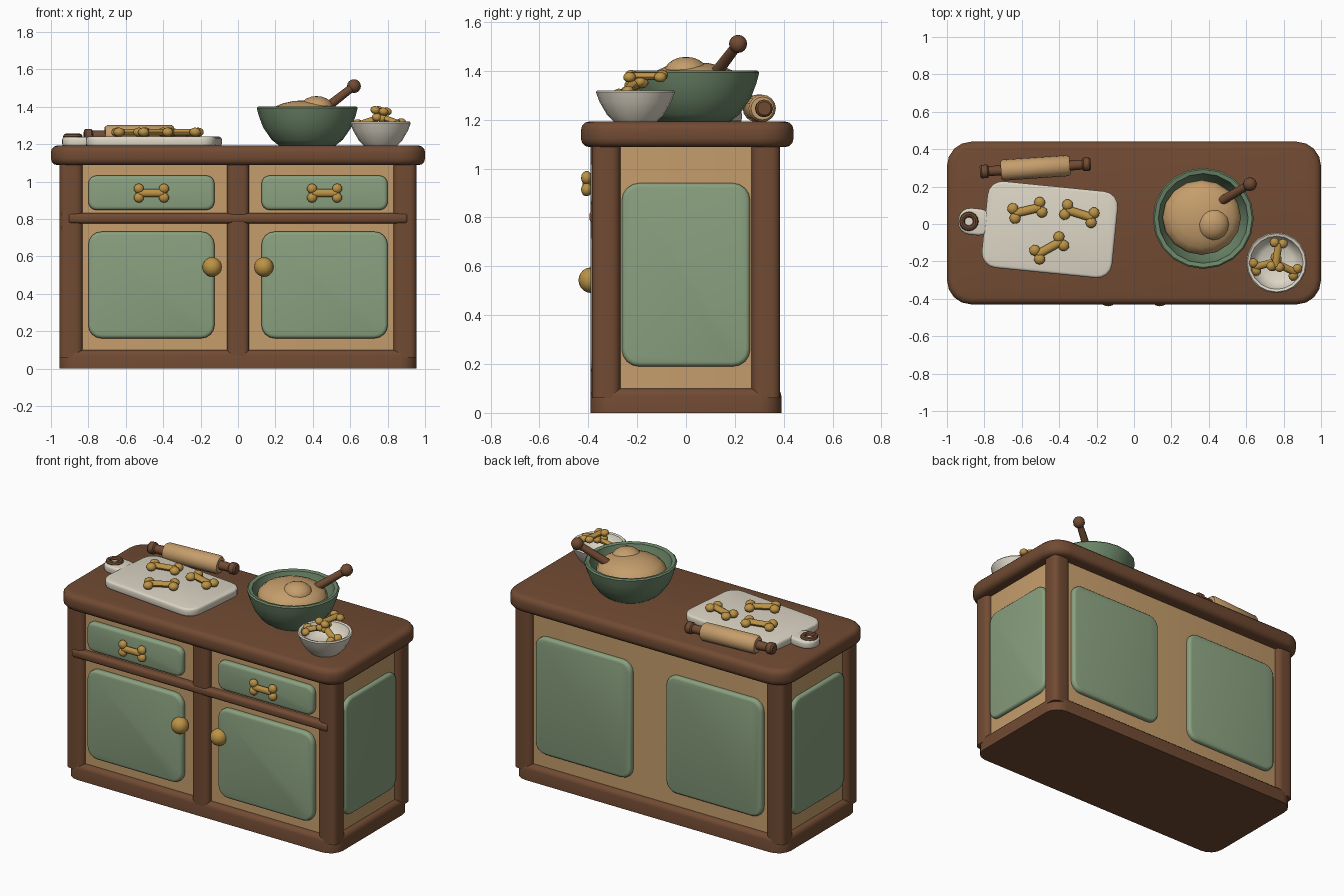
import bpy, bmesh, math
from mathutils import Matrix, Vector, Euler

if "Cube" in bpy.data.objects:
    bpy.data.objects.remove(bpy.data.objects["Cube"])


def material(name, rgb):
    m = bpy.data.materials.new(name)
    m.diffuse_color = (*rgb, 1)
    m.use_nodes = True
    m.node_tree.nodes["Principled BSDF"].inputs["Base Color"].default_value = m.diffuse_color
    return m


BROWN = material("dark_wood", (0.165, 0.07, 0.033))
TAN = material("light_wood", (0.56, 0.34, 0.15))
GREEN = material("sage_paint", (0.25, 0.35, 0.21))
BOWL = material("green_glaze", (0.15, 0.24, 0.14))
CREAM = material("cream", (0.72, 0.67, 0.56))
GOLD = material("golden_biscuit", (0.50, 0.29, 0.06))


def finish(name, bm, mat, loc=(0, 0, 0), rot=(0, 0, 0), angle=40):
    bmesh.ops.recalc_face_normals(bm, faces=bm.faces)
    me = bpy.data.meshes.new(name)
    bm.to_mesh(me)
    bm.free()
    me.materials.append(mat)
    me.shade_smooth()
    me.set_sharp_from_angle(angle=math.radians(angle))
    ob = bpy.data.objects.new(name, me)
    ob.location, ob.rotation_euler = loc, rot
    bpy.context.collection.objects.link(ob)
    return ob


def slab(name, loc, size, corner, edge, mat, rot=(0, 0, 0), both=True, seg=4):
    """Rounded rectangle in local XY, extruded in local Z, with softened rims."""
    w, h, d = (s / 2 for s in size)
    bm = bmesh.new()
    ring = []
    for k, (sx, sy) in enumerate([(1, 1), (-1, 1), (-1, -1), (1, -1)]):
        for i in range(seg + 1):
            a = math.pi / 2 * (k + i / seg)
            ring.append(bm.verts.new((sx * (w - corner) + corner * math.cos(a),
                                      sy * (h - corner) + corner * math.sin(a), -d)))
    face = bm.faces.new(ring)
    ext = bmesh.ops.extrude_face_region(bm, geom=[face], use_keep_orig=True)["geom"]
    bmesh.ops.translate(bm, vec=(0, 0, 2 * d), verts=[v for v in ext if isinstance(v, bmesh.types.BMVert)])
    bmesh.ops.recalc_face_normals(bm, faces=bm.faces)
    if edge:
        rims = [e for e in bm.edges if abs(e.verts[0].co.z - e.verts[1].co.z) < 1e-5
                and (both or e.verts[0].co.z > 0)]
        bmesh.ops.bevel(bm, geom=rims, offset=edge, segments=3, profile=0.5, affect='EDGES')
    return finish(name, bm, mat, loc, rot)


def lathe(name, profile, mat, loc, rot=(0, 0, 0), n=20, angle=40):
    """Spin (radius, height) points around local Z."""
    bm = bmesh.new()
    vs = [bm.verts.new((r, 0, z)) for r, z in profile]
    es = [bm.edges.new(p) for p in zip(vs, vs[1:])]
    bmesh.ops.spin(bm, geom=vs + es, cent=(0, 0, 0), axis=(0, 0, 1), angle=2 * math.pi, steps=n)
    bmesh.ops.remove_doubles(bm, verts=bm.verts, dist=1e-4)
    return finish(name, bm, mat, loc, rot, angle)


def ball(name, loc, radii, mat, u=16, v=10):
    bm = bmesh.new()
    bmesh.ops.create_uvsphere(bm, u_segments=u, v_segments=v, radius=1)
    bmesh.ops.scale(bm, vec=radii, verts=bm.verts)
    return finish(name, bm, mat, loc)


def bone(name, loc, rot, s=1.0, flat=0.8):
    """Shaft along local X with two lobes at each end."""
    bm = bmesh.new()
    bmesh.ops.create_cone(bm, cap_ends=True, segments=10, radius1=0.021 * s, radius2=0.021 * s,
                          depth=0.13 * s, matrix=Matrix.Rotation(math.pi / 2, 4, 'Y'))
    for sx in (-1, 1):
        for sy in (-1, 1):
            bmesh.ops.create_uvsphere(bm, u_segments=10, v_segments=7, radius=0.028 * s,
                                      matrix=Matrix.Translation((sx * 0.067 * s, sy * 0.024 * s, 0)))
    bmesh.ops.scale(bm, vec=(1, 1, flat), verts=bm.verts)
    return finish(name, bm, GOLD, loc, rot)


FRONT = (math.pi / 2, 0, 0)
SIDE = (math.pi / 2, 0, math.pi / 2)

# Cabinet carcass
slab("base_plinth", (0, 0, 0.05), (1.91, 0.78, 0.10), 0.09, 0.03, BROWN, both=False)
slab("cabinet_body", (0, 0, 0.59), (1.84, 0.71, 1.04), 0.02, 0, TAN)
slab("countertop", (0, 0.005, 1.14), (2.0, 0.87, 0.105), 0.13, 0.035, BROWN)
for sx in (-1, 1):
    for sy in (-1, 1):
        slab("corner_post", (sx * 0.892, sy * 0.327, 0.58), (0.125, 0.117, 1.04), 0.035, 0, BROWN)
slab("centre_post", (0, -0.35, 0.58), (0.12, 0.08, 1.04), 0.03, 0, BROWN)
slab("front_rail", (0, -0.36, 0.803), (0.055, 0.07, 1.81), 0.02, 0.012, BROWN, (0, math.pi / 2, 0))

# Doors, drawers, handles and panels, mirrored left and right
for sx in (-1, 1):
    slab("door", (sx * 0.463, -0.365, 0.447), (0.675, 0.57, 0.05), 0.07, 0.018, GREEN, FRONT)
    slab("drawer", (sx * 0.463, -0.365, 0.94), (0.675, 0.185, 0.05), 0.045, 0.018, GREEN, FRONT)
    slab("back_panel", (sx * 0.463, 0.36, 0.565), (0.68, 0.75, 0.05), 0.07, 0.018, GREEN, FRONT)
    slab("side_panel", (sx * 0.92, 0, 0.565), (0.525, 0.75, 0.05), 0.07, 0.018, GREEN, SIDE)
    ball("door_knob", (sx * 0.138, -0.39, 0.543), (0.052, 0.05, 0.052), GOLD)
    bone("drawer_handle", (sx * 0.463, -0.407, 0.938), FRONT)

# Cutting board with a ringed grip
tilt = math.radians(-5.7)
slab("cutting_board", (-0.45, -0.03, 1.214), (0.70, 0.465, 0.052), 0.08, 0.014, CREAM, (0, 0, tilt))
slab("board_grip", (-0.85, 0.012, 1.213), (0.18, 0.142, 0.05), 0.065, 0.014, CREAM, (0, 0, tilt))
lathe("grip_ring", [(0.037 + 0.015 * math.cos(a), 0.015 * math.sin(a))
                    for a in [i * math.pi / 4 for i in range(9)]], BROWN, (-0.883, 0.014, 1.241), n=16)
for x, y, deg in ((-0.57, 0.073, 13), (-0.292, 0.055, -17), (-0.453, -0.128, 29)):
    bone("board_biscuit", (x, y, 1.264), (0, 0, math.radians(deg)), 1.1)

# Rolling pin
pin_rot = (0, math.pi / 2, math.radians(4))
lathe("rolling_pin_barrel", [(0, -0.185), (0.047, -0.185), (0.056, -0.172), (0.056, 0.172),
                             (0.047, 0.185), (0, 0.185)], TAN, (-0.527, 0.3, 1.246), pin_rot, 16)
half = [(0.028, 0.18), (0.026, 0.25), (0.036, 0.258), (0.036, 0.288), (0.028, 0.297), (0, 0.297)]
lathe("rolling_pin_handles", [(r, -z) for r, z in reversed(half)] + half, BROWN,
      (-0.527, 0.3, 1.246), pin_rot, 12)

# Mixing bowl, dough and spoon
lathe("mixing_bowl", [(0, 0), (0.145, 0), (0.19, 0.035), (0.235, 0.10), (0.258, 0.16), (0.27, 0.205),
                      (0.262, 0.213), (0.24, 0.208), (0.225, 0.15), (0.18, 0.06), (0, 0.03)],
      BOWL, (0.37, 0.03, 1.188))
ball("dough", (0.362, 0.035, 1.345), (0.21, 0.20, 0.09), TAN)
ball("dough_lump", (0.42, 0.0, 1.392), (0.09, 0.09, 0.065), TAN)
start, end = Vector((0.42, 0.095, 1.355)), Vector((0.62, 0.213, 1.51))
length = (end - start).length
lathe("spoon_handle", [(0, 0), (0.026, 0), (0.021, length), (0, length)], BROWN, start,
      (end - start).to_track_quat('Z', 'Y').to_euler(), 10)
ball("spoon_tip", end, (0.037, 0.037, 0.037), BROWN, 12, 8)

# Biscuit bowl with a small heap
lathe("biscuit_bowl", [(0, 0), (0.085, 0), (0.115, 0.03), (0.147, 0.085), (0.162, 0.125), (0.156, 0.132),
                       (0.142, 0.128), (0.125, 0.085), (0.09, 0.06), (0, 0.06)],
      CREAM, (0.762, -0.207, 1.188))
for x, y, z, rx, ry, deg in ((0.765, -0.165, 1.378, 10, 0, 82), (0.705, -0.215, 1.325, 15, -18, 15),
                             (0.808, -0.233, 1.33, 15, 18, -25)):
    bone("bowl_biscuit", (x, y, z), Euler([math.radians(d) for d in (rx, ry, deg)]), 0.95)
